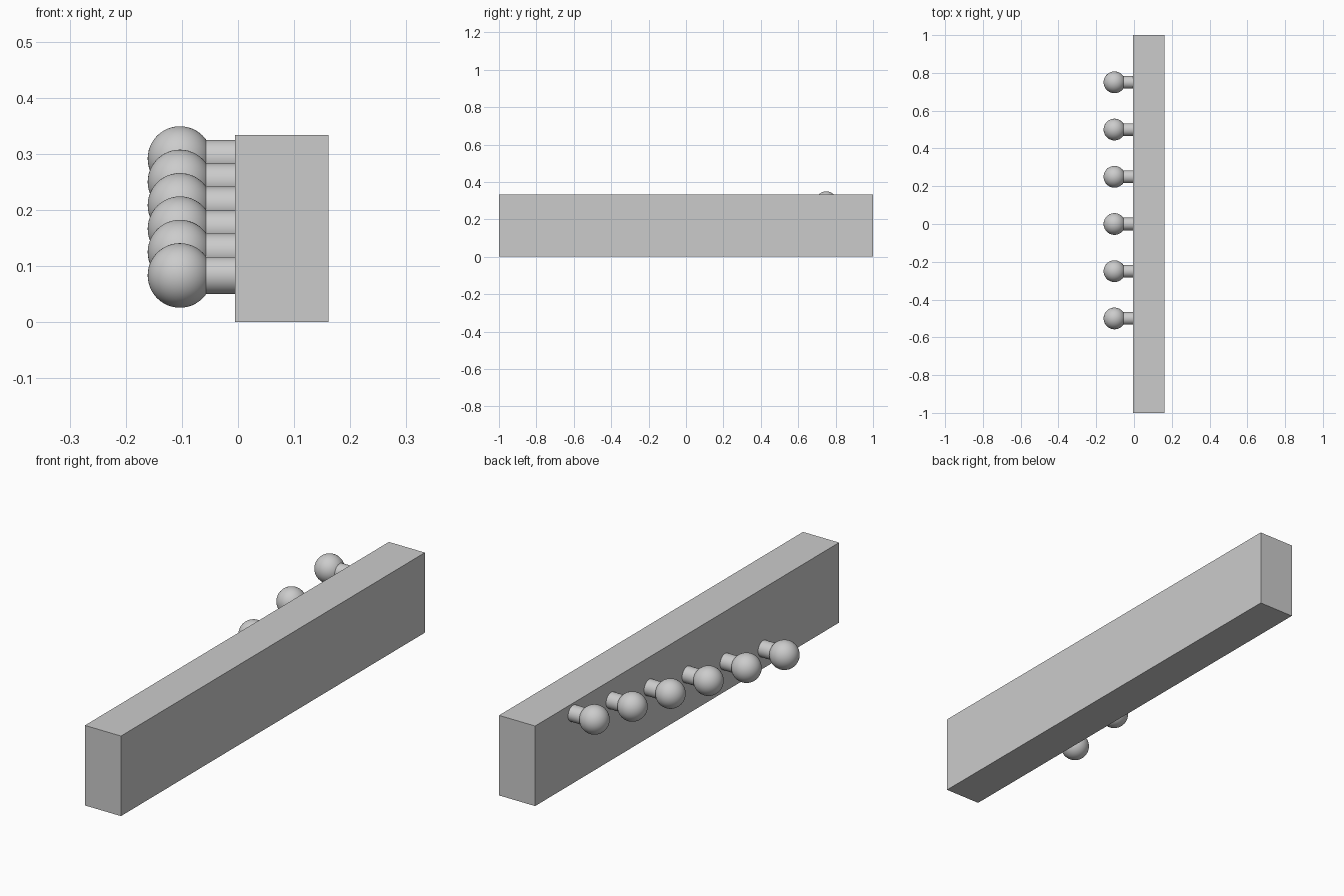
import bpy
import math

cube = bpy.data.objects.get("Cube")
if cube:
    bpy.data.objects.remove(cube, do_unlink=True)

# One plain grey for everything
grey = bpy.data.materials.new("light_grey")
grey.use_nodes = True
colour = (0.6, 0.6, 0.6, 1)
grey.diffuse_color = colour
grey.node_tree.nodes["Principled BSDF"].inputs["Base Color"].default_value = colour

BOARD_LEFT, BOARD_RIGHT = -0.005, 0.161
BOARD_HEIGHT = 1 / 3
KNOB_X, KNOB_RADIUS = -0.1035, 0.0575
PEG_RADIUS = 0.0333


def finish(name, smooth=False):
    obj = bpy.context.object
    obj.name = name
    obj.data.materials.append(grey)
    if smooth:
        bpy.ops.object.shade_smooth_by_angle(angle=math.radians(35))
    return obj


# Long board
bpy.ops.mesh.primitive_cube_add(
    size=1, location=((BOARD_LEFT + BOARD_RIGHT) / 2, 0, BOARD_HEIGHT / 2))
board = finish("board")
board.scale = (BOARD_RIGHT - BOARD_LEFT, 2, BOARD_HEIGHT)
bpy.ops.object.transform_apply(location=False, rotation=False, scale=True)

# Rising row of pegs, each ending in a round knob
for i in range(6):
    y = -0.5 + i * 0.25
    z = BOARD_HEIGHT * (2 + i) / 8
    bpy.ops.mesh.primitive_cylinder_add(
        vertices=48, radius=PEG_RADIUS, depth=BOARD_LEFT - KNOB_X,
        location=((BOARD_LEFT + KNOB_X) / 2, y, z),
        rotation=(0, math.pi / 2, 0))
    finish(f"peg_{i + 1}", smooth=True)
    bpy.ops.mesh.primitive_uv_sphere_add(
        segments=48, ring_count=24, radius=KNOB_RADIUS,
        location=(KNOB_X, y, z))
    finish(f"knob_{i + 1}", smooth=True)
